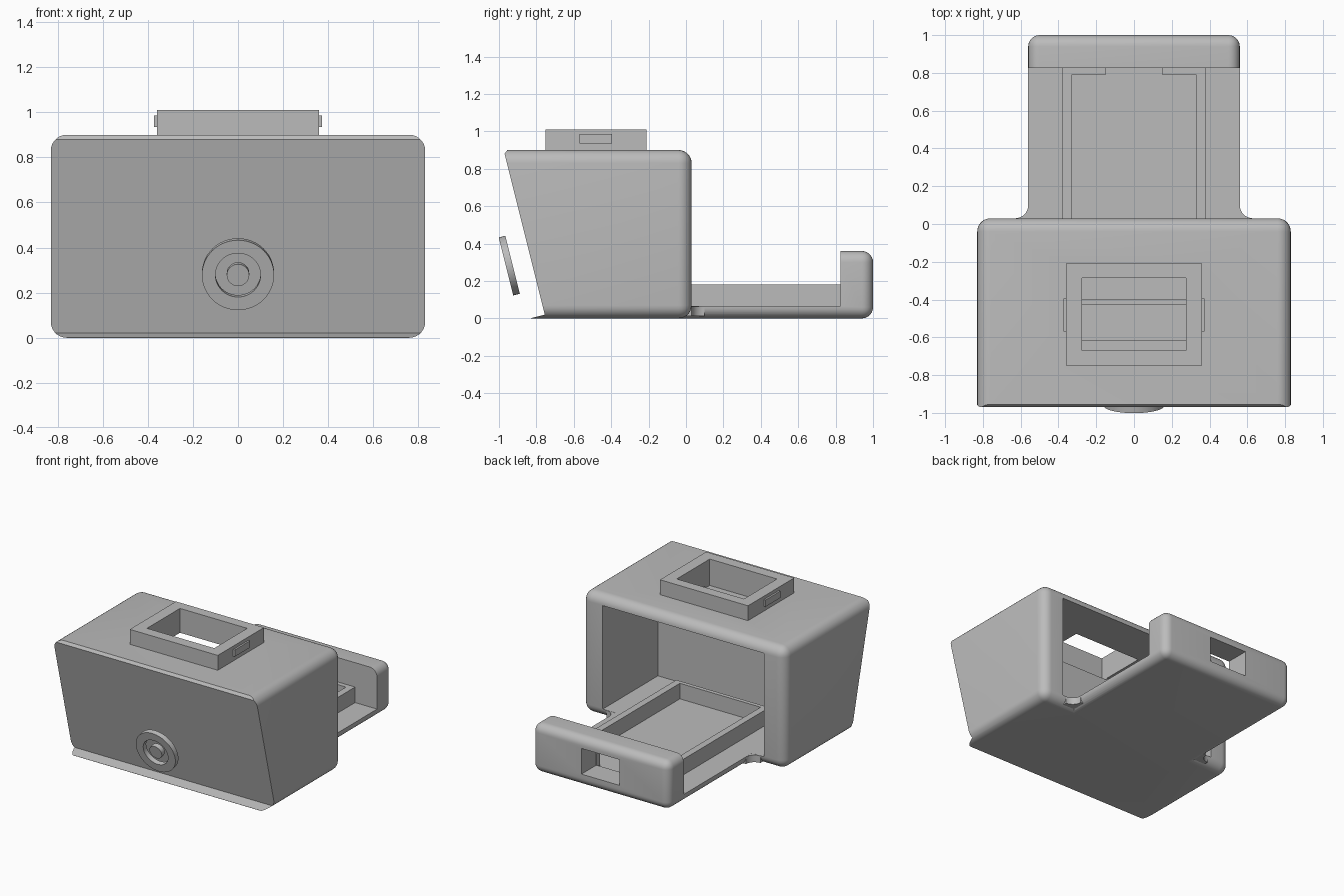
import bpy, bmesh, math
from mathutils import Matrix, Vector

cube = bpy.data.objects.get("Cube")
if cube:
    bpy.data.objects.remove(cube, do_unlink=True)

grey = bpy.data.materials.new("plain grey")
grey.use_nodes = True
GREY = (0.5, 0.5, 0.5, 1)
grey.diffuse_color = GREY
grey.node_tree.nodes["Principled BSDF"].inputs["Base Color"].default_value = GREY


def finish(name, bm):
    """Turn a bmesh into a grey object."""
    bmesh.ops.recalc_face_normals(bm, faces=bm.faces)
    mesh = bpy.data.meshes.new(name)
    bm.to_mesh(mesh)
    bm.free()
    mesh.materials.append(grey)
    ob = bpy.data.objects.new(name, mesh)
    bpy.context.collection.objects.link(ob)
    return ob


def box(name, x, y, z, radius=0):
    """Box from three (low, high) ranges, optionally rounded."""
    bm = bmesh.new()
    bmesh.ops.create_cube(bm, size=1)
    for v in bm.verts:
        v.co = [r[0] if c < 0 else r[1] for c, r in zip(v.co, (x, y, z))]
    if radius:
        bmesh.ops.bevel(bm, geom=bm.edges[:], offset=radius, segments=7,
                        profile=0.5, affect='EDGES')
    return finish(name, bm)


def prism(name, points, direction):
    """Extrude a closed outline along a direction."""
    bm = bmesh.new()
    face = bm.faces.new([bm.verts.new(p) for p in points])
    new = bmesh.ops.extrude_face_region(bm, geom=[face])["geom"]
    bmesh.ops.translate(bm, vec=direction,
                        verts=[v for v in new if isinstance(v, bmesh.types.BMVert)])
    return finish(name, bm)


def boolean(ob, other, operation):
    """Apply a boolean and drop the helper."""
    mod = ob.modifiers.new("cut", 'BOOLEAN')
    mod.operation, mod.object, mod.solver = operation, other, 'EXACT'
    bpy.context.view_layer.objects.active = ob
    bpy.ops.object.modifier_apply(modifier=mod.name)
    bpy.data.objects.remove(other, do_unlink=True)


# Rounded housing trimmed by a slanted front with a thin lower lip
housing = box("housing", (-.83, .83), (-1.3, .03), (0, .9), .07)
side = [(-.83, -.01), (-.83, .001), (-.755, .02), (-.97, .88), (-.94, .92),
        (.1, .92), (.1, -.01)]
boolean(housing, prism("trim", [(-1, y, z) for y, z in side], (2, 0, 0)), 'INTERSECT')

# Long floor with an upright end wall
floor = box("floor", (-.56, .56), (-.5, 1), (0, .36), .06)
boolean(floor, box("cutter", (-1, 1), (-1, .825), (.065, 1)), 'DIFFERENCE')
boolean(floor, box("cutter", (-.155, .155), (.7, 1.1), (.09, .28)), 'DIFFERENCE')
boolean(housing, floor, 'UNION')

# Chamber open at the rear, and the roof frame with its window
boolean(housing, box("cutter", (-.66, .66), (-.615, .1), (.065, .83)), 'DIFFERENCE')
boolean(housing, box("frame", (-.36, .36), (-.75, -.21), (.85, 1.01)), 'UNION')
boolean(housing, box("cutter", (-.275, .275), (-.67, -.285), (.815, 1.1)), 'DIFFERENCE')

parts = [housing]
for s, label in ((1, "left"), (-1, "right")):
    # Small catch on each side of the roof frame
    parts.append(box(label + "_catch", sorted((s * .35, s * .373)), (-.57, -.395), (.935, .985)))
    # Concave fillet where the floor meets the housing
    r = .07
    arc = [(s * (.56 + r - r * math.cos(a)), .03 + r - r * math.sin(a), .012)
           for a in (math.pi / 2 * i / 8 for i in range(9))]
    corner = [(s * (.56 + r), .0, .012), (s * .53, .0, .012), (s * .53, .03 + r, .012)]
    parts.append(prism(label + "_fillet", arc + corner, (0, 0, .052)))

# Tray rim standing on the floor, with a gap at the end wall
rim = box("tray_rim", (-.38, .38), (-.43, .83), (.06, .18))
boolean(rim, box("cutter", (-.33, .33), (-.4, .79), (0, .3)), 'DIFFERENCE')
boolean(rim, box("cutter", (-.15, .15), (.7, .9), (0, .3)), 'DIFFERENCE')
parts.append(rim)

# Round ring and pin floating parallel to the slanted front
slope = Vector((0, -.86, -.215)).to_track_quat('Z', 'Y').to_matrix().to_4x4()
place = Matrix.Translation((0, -.945, .282)) @ slope


def disc(name, radius, depth):
    bm = bmesh.new()
    bmesh.ops.create_cone(bm, cap_ends=True, segments=48, radius1=radius,
                          radius2=radius, depth=depth, matrix=place)
    return finish(name, bm)


ring = disc("dial_ring", .16, .036)
boolean(ring, disc("cutter", .1, .2), 'DIFFERENCE')
parts += [ring, disc("dial_pin", .05, .036)]

# Smooth the rounded edges, keep the rest sharp
bpy.ops.object.select_all(action='DESELECT')
for ob in parts:
    ob.select_set(True)
bpy.context.view_layer.objects.active = housing
bpy.ops.object.shade_smooth_by_angle(angle=math.radians(30))
